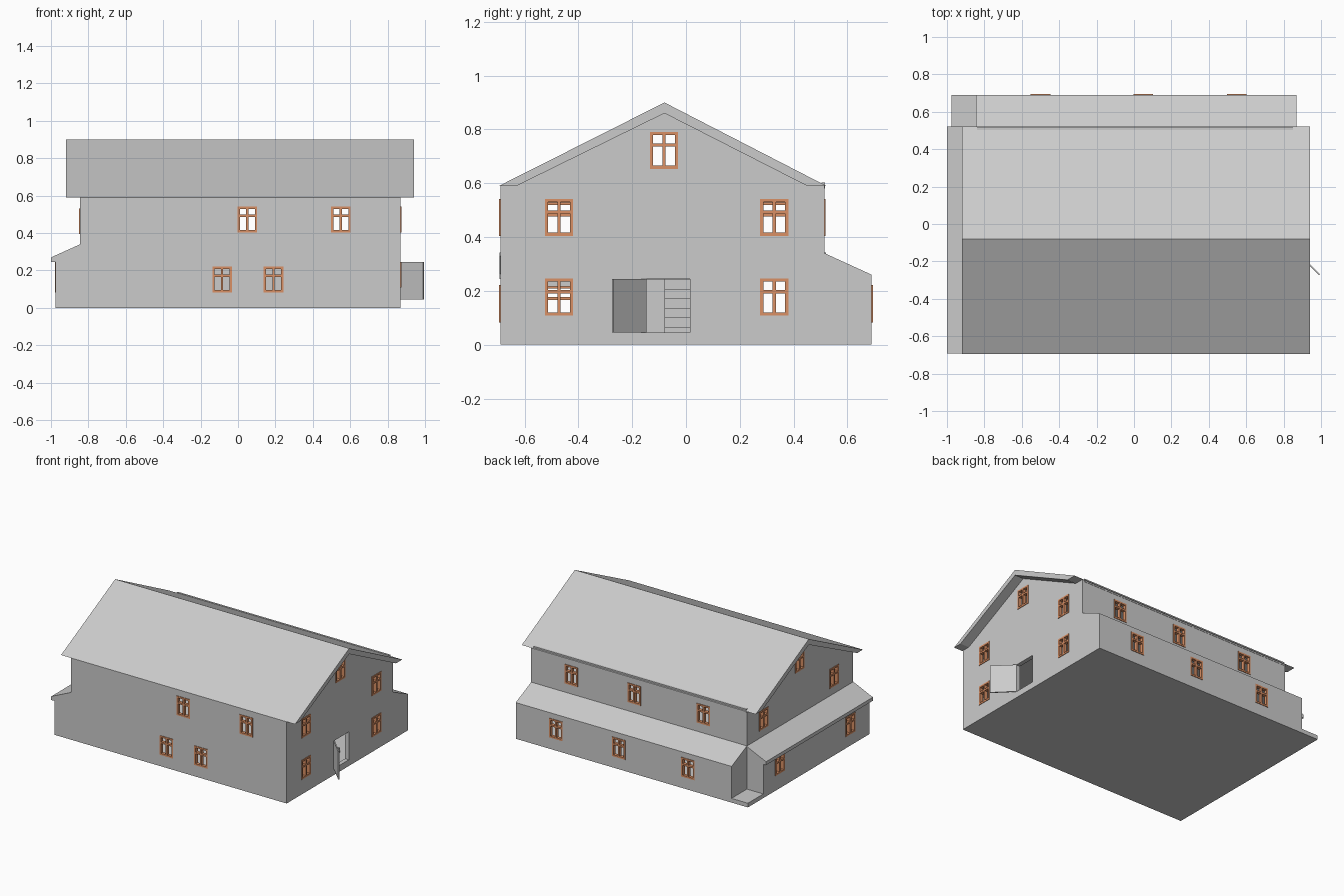
import bpy, bmesh, math
from mathutils import Matrix, Vector

if "Cube" in bpy.data.objects:
    bpy.data.objects.remove(bpy.data.objects["Cube"], do_unlink=True)


def material(name, rgb):
    mat = bpy.data.materials.new(name)
    mat.use_nodes = True
    mat.diffuse_color = (*rgb, 1)
    node = next(n for n in mat.node_tree.nodes if n.type == 'BSDF_PRINCIPLED')
    node.inputs["Base Color"].default_value = (*rgb, 1)
    return mat


GREY = material("plain_grey", (0.6, 0.6, 0.6))
WOOD = material("orange_wood", (0.7, 0.28, 0.13))


def finish(name, bm, mat):
    bmesh.ops.recalc_face_normals(bm, faces=bm.faces)
    mesh = bpy.data.meshes.new(name)
    bm.to_mesh(mesh)
    bm.free()
    mesh.materials.append(mat)
    obj = bpy.data.objects.new(name, mesh)
    bpy.context.scene.collection.objects.link(obj)
    return obj


def prism(name, profile, axis, start, end, mat=GREY):
    """Extrude a closed profile (horizontal, z) along x or y."""
    bm = bmesh.new()
    place = (lambda h, z: (start, h, z)) if axis == 'x' else (lambda h, z: (h, start, z))
    face = bm.faces.new([bm.verts.new(place(h, z)) for h, z in profile])
    ext = bmesh.ops.extrude_face_region(bm, geom=[face])["geom"]
    step = Vector((end - start, 0, 0)) if axis == 'x' else Vector((0, end - start, 0))
    bmesh.ops.translate(bm, vec=step, verts=[v for v in ext if isinstance(v, bmesh.types.BMVert)])
    return finish(name, bm, mat)


def boxes(name, bounds, mat=GREY):
    """One mesh from boxes, each given by two opposite corners."""
    bm = bmesh.new()
    for lo, hi in bounds:
        lo, hi = Vector(lo), Vector(hi)
        size = hi - lo
        m = Matrix.Translation((lo + hi) / 2) @ Matrix.Diagonal((*map(abs, size), 1))
        bmesh.ops.create_cube(bm, size=1, matrix=m)
    return finish(name, bm, mat)


def combine(target, tool, operation):
    """Apply a boolean and remove its tool."""
    mod = target.modifiers.new("cut", 'BOOLEAN')
    mod.object, mod.operation, mod.solver = tool, operation, 'EXACT'
    bpy.context.view_layer.update()
    graph = bpy.context.evaluated_depsgraph_get()
    mesh = bpy.data.meshes.new_from_object(target.evaluated_get(graph))
    target.modifiers.clear()
    target.data = mesh
    bpy.data.objects.remove(tool, do_unlink=True)


# Main walls with the rear lean-to, then the side lean-to
RIGHT, LEFT, SIDE = 0.87, -0.845, -0.975
FRONT, BACK, REAR = -0.69, 0.515, 0.69
walls = prism("walls", [(FRONT, 0), (REAR, 0), (REAR, 0.26), (BACK, 0.34), (BACK, 0.59),
                        (0.45, 0.59), (-0.08, 0.86), (-0.63, 0.59), (FRONT, 0.59)],
              'x', LEFT, RIGHT)
combine(walls, prism("side_part", [(SIDE, 0), (-0.84, 0), (-0.84, 0.335), (SIDE, 0.268)],
                     'y', FRONT, BACK), 'UNION')

# Hollow rooms
T = 0.03
combine(walls, prism("ground_room", [(FRONT + T, T), (REAR - T, T), (REAR - T, 0.24),
                                     (0.57, 0.28), (FRONT + T, 0.28)],
                     'x', LEFT + T, RIGHT - T), 'DIFFERENCE')
combine(walls, boxes("side_room", [((SIDE + T, FRONT + T, T), (-0.79, BACK - T, 0.24))]),
        'DIFFERENCE')
combine(walls, boxes("upper_room", [((LEFT + T, FRONT + T, 0.31), (RIGHT - T, BACK - T, 0.57))]),
        'DIFFERENCE')
combine(walls, prism("attic_room", [(-0.56, 0.6), (0.39, 0.6), (-0.08, 0.83)],
                     'x', LEFT + T, RIGHT - T), 'DIFFERENCE')

# Windows: wall name, axis of the wall normal, wall position, outward sign, (centre, bottom)
W, H, BAR = 0.105, 0.138, 0.012
UP, LOW, MID = 0.404, 0.083, 0.108
windows = [
    ("front", 'y', FRONT, -1, [(0.05, UP), (0.55, UP), (-0.085, LOW), (0.19, LOW)]),
    ("rear_upper", 'y', BACK, 1, [(x, UP) for x in (-0.5, 0.05, 0.55)]),
    ("rear_lower", 'y', REAR, 1, [(x, LOW) for x in (-0.5, 0.05, 0.55)]),
    ("right", 'x', RIGHT, 1, [(-0.472, UP), (0.328, UP), (-0.472, MID), (0.328, MID),
                              (-0.082, 0.653)]),
    ("left_upper", 'x', LEFT, -1, [(-0.472, UP - 0.01), (0.328, UP - 0.01), (-0.082, 0.653)]),
    ("left_lower", 'x', SIDE, -1, [(-0.472, LOW), (0.328, MID)]),
]


def wall_box(axis, d0, d1, u0, u1, z0, z1):
    lo = (d0, u0, z0) if axis == 'x' else (u0, d0, z0)
    hi = (d1, u1, z1) if axis == 'x' else (u1, d1, z1)
    return lo, hi


holes = []
for wall, axis, pos, out, spots in windows:
    for i, (c, z) in enumerate(spots, 1):
        u0, u1, top = c - W / 2, c + W / 2, z + H
        holes.append(wall_box(axis, pos - 0.045, pos + 0.045,
                              u0 + 0.004, u1 - 0.004, z + 0.004, top - 0.004))
        bars = [(u0, u0 + BAR, z, top), (u1 - BAR, u1, z, top),
                (u0, u1, z, z + BAR), (u0, u1, top - BAR, top),
                (c - BAR / 2, c + BAR / 2, z, top),
                (u0, u1, z + H * 0.6, z + H * 0.6 + BAR)]
        boxes(f"window_frame_{wall}_{i}",
              [wall_box(axis, pos - out * 0.02, pos + out * 0.004, *b) for b in bars], WOOD)

# Doorway joins the window openings
holes.append(((RIGHT - 0.045, -0.15, 0.045), (RIGHT + 0.045, 0.015, 0.245)))
combine(walls, boxes("openings", holes), 'DIFFERENCE')
walls.data.materials.clear()
walls.data.materials.append(GREY)

# Door leaf standing open
door = boxes("door", [((0, -0.004, 0.045), (0.172, 0.004, 0.245))])
door.location = (RIGHT, -0.15, 0)
door.rotation_euler.z = math.radians(-45)

# Stairs behind the door
boxes("stairs", [((0.74 - 0.06 * (i + 1), -0.08, T), (0.74 - 0.06 * i, 0.1, T + 0.0355 * (i + 1)))
                 for i in range(7)])

# Gable roof with overhanging ends
prism("roof", [(-0.695, 0.59), (-0.08, 0.9), (0.522, 0.59), (0.45, 0.59),
               (-0.08, 0.86), (-0.63, 0.59)], 'x', -0.92, 0.94)

# Wall top showing through the rear eave
boxes("rear_wall_top", [((-0.84, 0.503, 0.58), (0.85, 0.517, 0.603))])

# Lean-to roof on the left, with a small overhang
prism("side_roof", [(-0.84, 0.342), (-1, 0.27), (-1, 0.245), (SIDE, 0.245),
                    (SIDE, 0.262), (-0.84, 0.33)], 'y', -0.693, 0.52)

# Low slab in the open corner
boxes("corner_slab", [((SIDE, BACK - 0.01, 0), (LEFT + 0.01, REAR, 0.03))])
